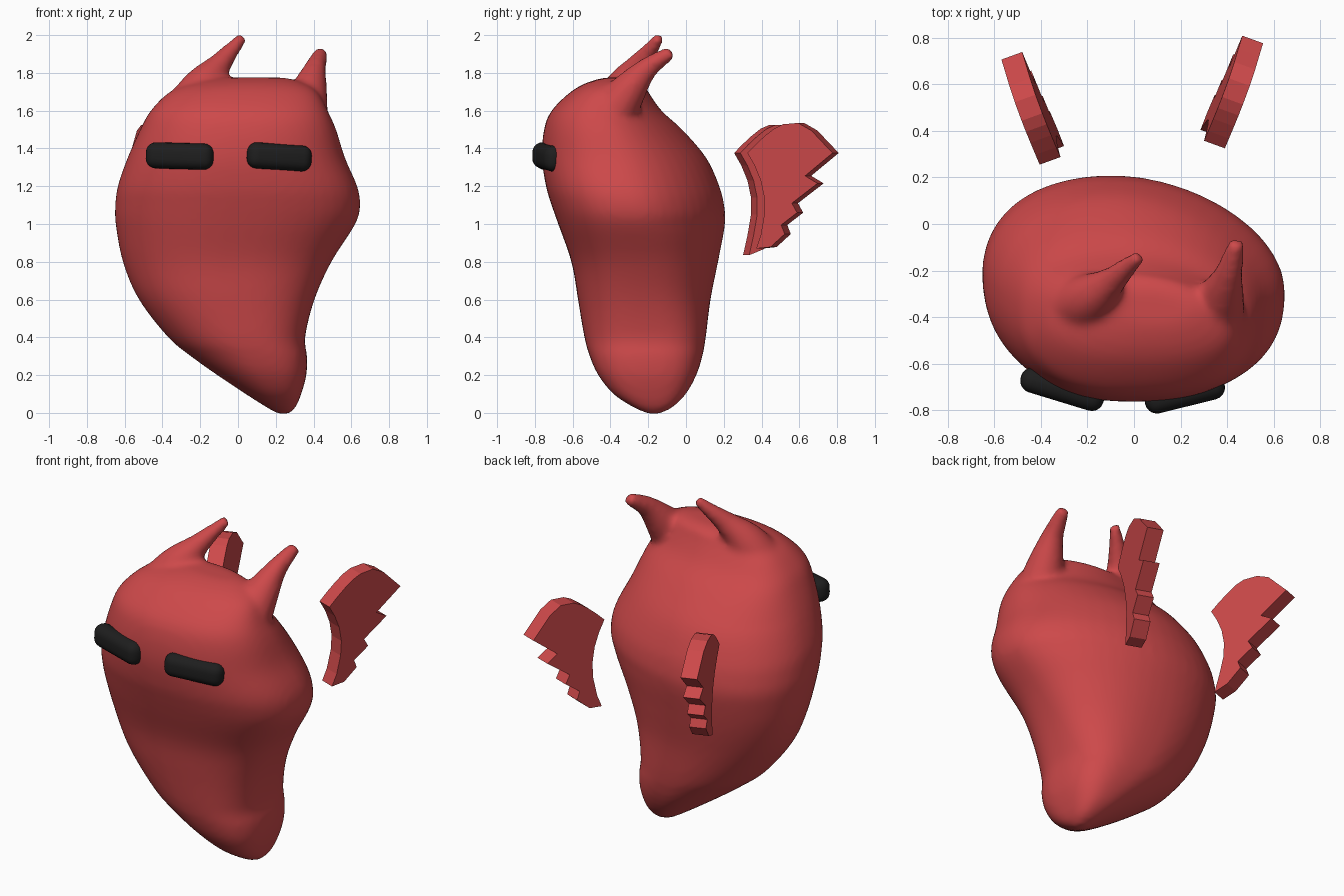
import bpy, bmesh, math
from mathutils import Vector, Matrix

if "Cube" in bpy.data.objects:
    bpy.data.objects.remove(bpy.data.objects["Cube"])


def material(name, rgb):
    m = bpy.data.materials.new(name)
    m.diffuse_color = (*rgb, 1)
    m.use_nodes = True
    m.node_tree.nodes["Principled BSDF"].inputs["Base Color"].default_value = m.diffuse_color
    return m


RED = material("red", (0.61, 0.066, 0.068))
BLACK = material("black", (0.013, 0.013, 0.013))


def add_object(name, bm, mat):
    bmesh.ops.recalc_face_normals(bm, faces=bm.faces)
    me = bpy.data.meshes.new(name)
    bm.to_mesh(me)
    bm.free()
    me.materials.append(mat)
    ob = bpy.data.objects.new(name, me)
    bpy.context.collection.objects.link(ob)
    return ob


def loft(bm, rings):
    """Skin a list of closed rings and cap both ends."""
    vs = [[bm.verts.new(p) for p in r] for r in rings]
    n = len(vs[0])
    faces = [bm.faces.new(vs[0]), bm.faces.new(vs[-1])]
    for a, b in zip(vs, vs[1:]):
        for i in range(n):
            j = (i + 1) % n
            faces.append(bm.faces.new((a[i], a[j], b[j], b[i])))
    bmesh.ops.recalc_face_normals(bm, faces=faces)


def spline(rows, steps=5):
    """Catmull-Rom through rows of numbers."""
    out = []
    for i in range(len(rows) - 1):
        p0, p1 = rows[max(i - 1, 0)], rows[i]
        p2, p3 = rows[i + 1], rows[min(i + 2, len(rows) - 1)]
        for s in range(steps):
            t = s / steps
            out.append([0.5 * (2 * b + (c - a) * t + (2 * a - 5 * b + 4 * c - d) * t * t
                               + (3 * b - a - 3 * c + d) * t ** 3)
                        for a, b, c, d in zip(p0, p1, p2, p3)])
    out.append(list(rows[-1]))
    return out


# Body sections: z, left x, right x, front y, back y
SECTIONS = [
    (-0.005, 0.21, 0.27, -0.20, -0.14),
    (0.03, 0.15, 0.305, -0.28, -0.07),
    (0.1, 0.04, 0.335, -0.385, 0.0),
    (0.2, -0.11, 0.362, -0.465, 0.055),
    (0.3, -0.25, 0.366, -0.51, 0.087),
    (0.4, -0.37, 0.355, -0.538, 0.105),
    (0.6, -0.525, 0.405, -0.572, 0.13),
    (0.8, -0.61, 0.495, -0.607, 0.17),
    (1.0, -0.648, 0.622, -0.677, 0.207),
    (1.1, -0.65, 0.648, -0.712, 0.202),
    (1.2, -0.637, 0.632, -0.742, 0.177),
    (1.35, -0.585, 0.567, -0.763, 0.108),
    (1.5, -0.518, 0.52, -0.752, -0.02),
    (1.6, -0.462, 0.475, -0.712, -0.13),
    (1.7, -0.36, 0.42, -0.61, -0.20),
    (1.75, -0.23, 0.34, -0.52, -0.23),
    (1.775, -0.08, 0.25, -0.43, -0.29),
]


def section_ring(z, xl, xr, yf, yb, n=48):
    # skewed superellipse: square on the right low down, full in front higher up
    w, d = xr - xl, yb - yf
    xm, ym = (xl + xr) / 2, (yf + yb) / 2
    up = min(max((z - 0.4) / 0.6, 0), 1)
    top = min(max((z - 1.4) / 0.25, 0), 1)
    power = {(True, True): 2.8 - 0.8 * up,            # back right
             (False, True): 1.95 + 0.5 * top,         # back left
             (True, False): 2.7 - 0.35 * up,          # front right
             (False, False): 2.0 + 0.4 * up}          # front left
    ring = []
    for i in range(n):
        a = 2 * math.pi * (i + 0.5) / n
        c, s = math.cos(a), math.sin(a)
        e = 2 / power[(c > 0, s > 0)]
        px = math.copysign(abs(c) ** e, c)
        py = math.copysign(abs(s) ** e, s)
        ring.append((xm + w / 2 * px - 0.07 * up * w * max(s, 0) ** 2,
                     ym + d / 2 * py - 0.04 * up * d * c * abs(c), z))
    return ring


# Horns: centre x, y, z and radius along the path
HORNS = [
    [(-0.28, -0.37, 1.55, 0.15), (-0.19, -0.32, 1.72, 0.112), (-0.10, -0.25, 1.84, 0.066),
     (-0.035, -0.19, 1.92, 0.045), (0.025, -0.14, 1.99, 0.031)],
    [(0.34, -0.42, 1.54, 0.14), (0.375, -0.31, 1.70, 0.1), (0.405, -0.22, 1.81, 0.064),
     (0.425, -0.14, 1.87, 0.047), (0.442, -0.075, 1.91, 0.035)],
]


def tube(bm, path, n=20):
    pts = spline(path)
    rings = []
    for i, p in enumerate(pts):
        a, b = pts[max(i - 1, 0)], pts[min(i + 1, len(pts) - 1)]
        d = Vector(b[:3]) - Vector(a[:3])
        u = d.cross(Vector((1, 0, 0))).normalized()
        v = d.cross(u).normalized()
        rings.append([Vector(p[:3]) + p[3] * (u * math.cos(t) + v * math.sin(t))
                      for t in (2 * math.pi * k / n for k in range(n))])
    loft(bm, rings)


# Body and horns fused into one smooth skin
bm = bmesh.new()
loft(bm, [section_ring(*s) for s in spline(SECTIONS, 4)])
for h in HORNS:
    tube(bm, h)
body = add_object("body_with_horns", bm, RED)
rm = body.modifiers.new("fuse", 'REMESH')
rm.mode = 'VOXEL'
rm.voxel_size = 0.018
rm.use_smooth_shade = True
sm = body.modifiers.new("soften", 'SMOOTH')
sm.factor = 0.5
sm.iterations = 10


# Eyes: rounded bars lying on the face
def eye(name, centre, length, yaw, roll):
    bm = bmesh.new()
    bmesh.ops.create_cube(bm, size=1, matrix=Matrix.Diagonal((length, 0.11, 0.138, 1)))
    bmesh.ops.bevel(bm, geom=bm.edges[:], offset=0.052, segments=5, profile=0.5, affect='EDGES')
    for f in bm.faces:
        f.smooth = True
    ob = add_object(name, bm, BLACK)
    ob.location = centre
    ob.rotation_euler = (0, math.radians(roll), math.radians(yaw))


eye("left_eye", (-0.308, -0.709, 1.36), 0.37, -17, 1.5)
eye("right_eye", (0.218, -0.729, 1.355), 0.35, 14, 4)

# Wings: scalloped flat plates; profile is distance along the wing and height
WING = [(0, 1.376), (0.045, 1.42), (0.10, 1.468), (0.15, 1.505), (0.20, 1.528), (0.285, 1.535),
        (0.36, 1.495), (0.42, 1.435), (0.48, 1.376),
        (0.325, 1.255), (0.395, 1.215), (0.25, 1.11), (0.28, 1.06), (0.19, 0.995),
        (0.21, 0.947), (0.13, 0.866), (0.05, 0.835),
        (0.075, 0.94), (0.095, 1.05), (0.095, 1.14), (0.075, 1.23), (0.04, 1.31)]


def wing(name, side, x, y, top, bottom):
    s, c = math.sin(math.radians(20)), math.cos(math.radians(20))
    rings = []
    for t in (0, 0.095):
        rings.append([(side * (x + u * s - t * c - 0.06 * (1.376 - z)), y + u * c + t * s,
                       min(max(z, bottom + 0.1 * u), top)) for u, z in WING])
    bm = bmesh.new()
    loft(bm, rings)
    add_object(name, bm, RED)


wing("right_wing", 1, 0.39, 0.325, 1.54, 0.865)
wing("left_wing", -1, 0.405, 0.255, 1.525, 0.8)
